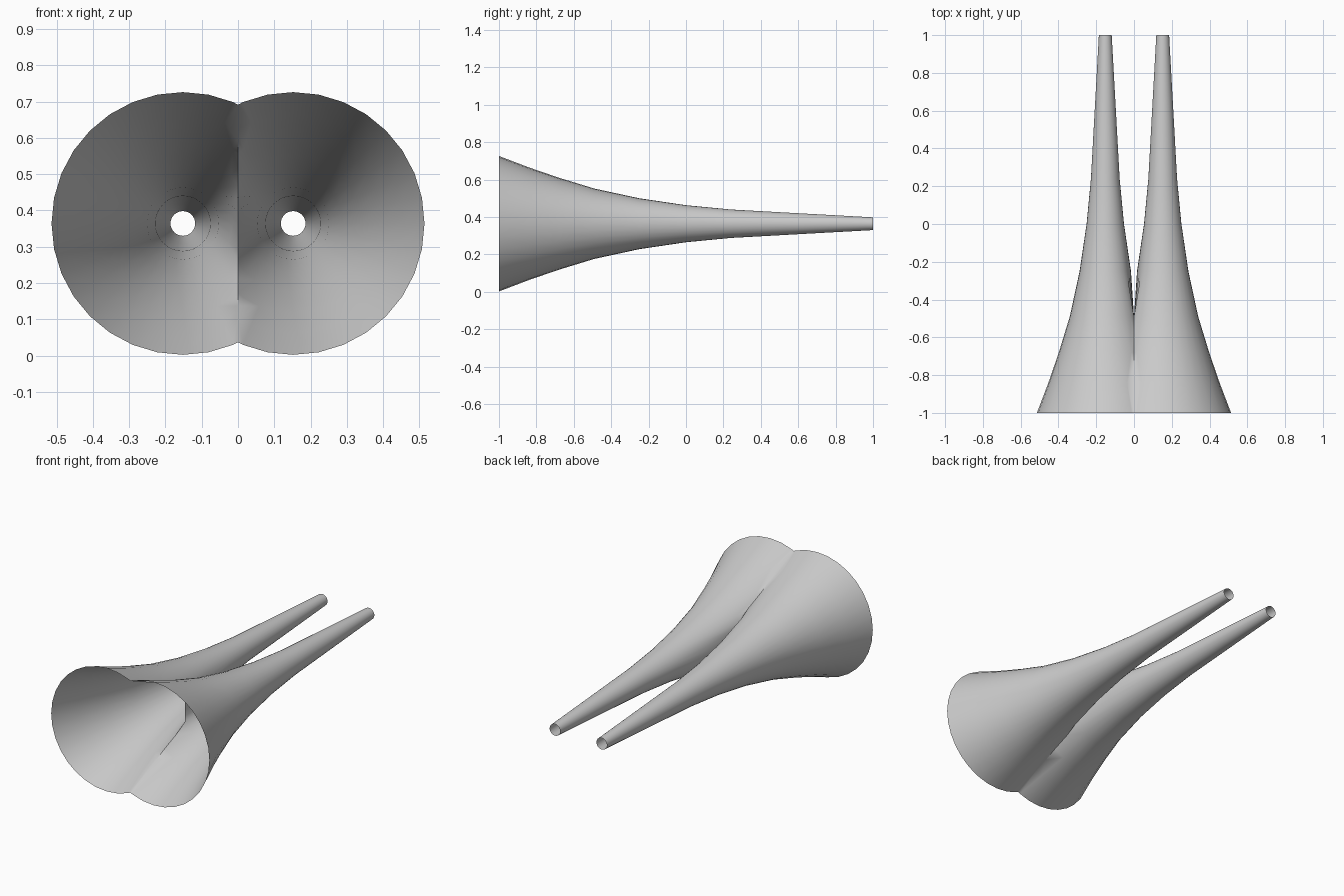
import bpy, bmesh
from math import sin, cos, tau

if "Cube" in bpy.data.objects:
    bpy.data.objects.remove(bpy.data.objects["Cube"])

SIDES = 32
AXIS_X, AXIS_Z = 0.152, 0.364
# (y, radius) from the thin rear end to the flared mouth
PROFILE = [(1, 0.034), (0.62, 0.055), (0.24, 0.076), (0, 0.099), (-0.25, 0.136),
           (-0.49, 0.188), (-0.68, 0.246), (-0.84, 0.301), (-1, 0.362)]
WALL_RING = 5  # ring whose inner side is pressed flat against the centre plane

# One open flared tube
bm = bmesh.new()
rings = []
for i, (y, r) in enumerate(PROFILE):
    ring = []
    for k in range(SIDES):
        a = tau * k / SIDES
        x = AXIS_X + r * cos(a)
        if i == WALL_RING and x < 0.001:
            x = 0
        ring.append(bm.verts.new((x, y, AXIS_Z + r * sin(a))))
    rings.append(ring)
for r0, r1 in zip(rings, rings[1:]):
    for k in range(SIDES):
        n = (k + 1) % SIDES
        bm.faces.new((r0[k], r1[k], r1[n], r0[n]))

# Trim away what crosses the centre, so the two mouths open into each other
bmesh.ops.bisect_plane(bm, geom=bm.verts[:] + bm.edges[:] + bm.faces[:], dist=1e-5,
                       plane_co=(0, 0, 0), plane_no=(-1, 0, 0), clear_outer=True)
bmesh.ops.recalc_face_normals(bm, faces=bm.faces[:])
if sum(f.normal.x * (f.calc_center_median().x - AXIS_X) for f in bm.faces) < 0:
    bmesh.ops.reverse_faces(bm, faces=bm.faces[:])

mesh = bpy.data.meshes.new("double_horn")
bm.to_mesh(mesh)
bm.free()
horn = bpy.data.objects.new("double_horn", mesh)
bpy.context.collection.objects.link(horn)

# Second tube by mirroring, welded along the centre seam
mirror = horn.modifiers.new("Mirror", 'MIRROR')
mirror.use_axis[0] = True
mirror.merge_threshold = 0.001

bpy.context.view_layer.objects.active = horn
horn.select_set(True)
bpy.ops.object.modifier_apply(modifier=mirror.name)
bpy.ops.object.shade_smooth_by_angle(angle=1.2)
